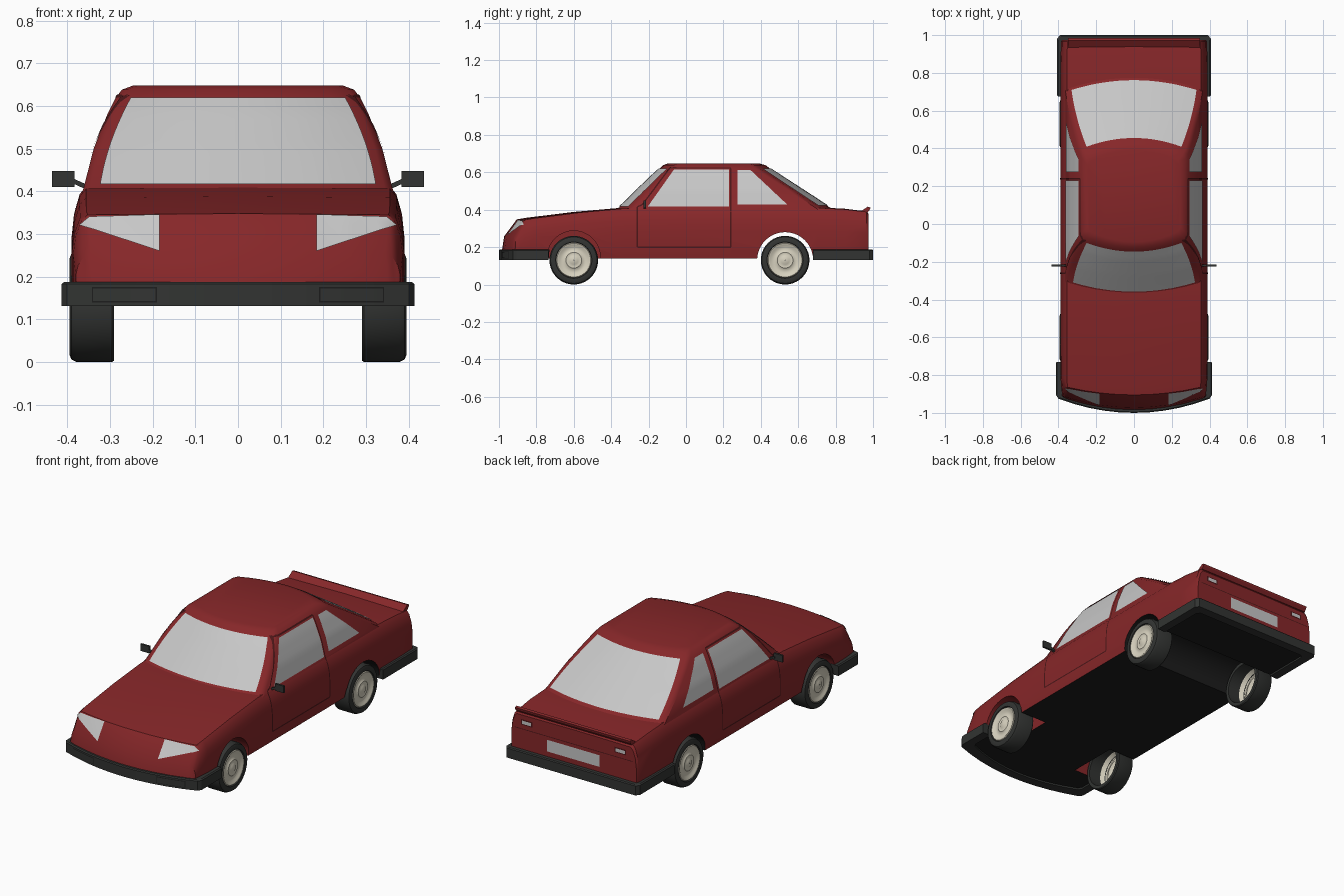
import bpy, bmesh, math
from mathutils import Vector
from mathutils.bvhtree import BVHTree

if "Cube" in bpy.data.objects:
    bpy.data.objects.remove(bpy.data.objects["Cube"])


def material(name, r, g, b):
    m = bpy.data.materials.new(name)
    m.use_nodes = True
    m.diffuse_color = (r, g, b, 1)
    m.node_tree.nodes["Principled BSDF"].inputs["Base Color"].default_value = (r, g, b, 1)
    return m


RED = material("red paint", .24, .02, .022)
SEAM = material("dark red seam", .07, .008, .009)
GLASS = material("pale grey glass", .57, .57, .57)
DARK = material("dark rubber", .032, .034, .032)
BLACK = material("black underside", .012, .012, .012)
CREAM = material("cream wheel", .68, .64, .52)


def finish(name, bm, mats):
    bmesh.ops.recalc_face_normals(bm, faces=bm.faces)
    me = bpy.data.meshes.new(name)
    bm.to_mesh(me)
    bm.free()
    ob = bpy.data.objects.new(name, me)
    bpy.context.collection.objects.link(ob)
    for m in mats:
        me.materials.append(m)
    return ob


def smooth(ob, degrees=32):
    bpy.ops.object.select_all(action='DESELECT')
    ob.select_set(True)
    bpy.context.view_layer.objects.active = ob
    bpy.ops.object.shade_smooth_by_angle(angle=math.radians(degrees))


def loft(name, rings, *mats, caps=True):
    """Skin a row of closed rings that have equal point counts."""
    bm = bmesh.new()
    loops = [[bm.verts.new(p) for p in ring] for ring in rings]
    n = len(loops[0])
    for a, b in zip(loops, loops[1:]):
        for i in range(n):
            j = (i + 1) % n
            bm.faces.new((a[i], a[j], b[j], b[i]))
    if caps:
        bm.faces.new(loops[0])
        bm.faces.new(loops[-1])
    else:
        bmesh.ops.remove_doubles(bm, verts=bm.verts, dist=1e-5)
    return finish(name, bm, mats)


def lathe(name, profile, y, z, *mats, caps=True, n=40):
    """Turn (x, radius) points about an axis along x."""
    rings = [[(x, y + r * math.cos(math.tau * i / n), z + r * math.sin(math.tau * i / n))
              for i in range(n)] for x, r in profile]
    return loft(name, rings, *mats, caps=caps)


def box(name, x, y, z, mat):
    return loft(name, [[(a, y[0], z[0]), (a, y[1], z[0]), (a, y[1], z[1]), (a, y[0], z[1])]
                       for a in x], mat)


# Lower body: (y, half width, top height, backward sweep at the sides)
stations = [(-.988, .375, .155, .07), (-.972, .38, .255, .065), (-.905, .386, .345, .05),
            (-.86, .389, .353, .05), (-.6, .39, .385, .04), (-.36, .39, .406, .03),
            (0, .39, .412, 0), (.7, .39, .41, 0), (.85, .39, .402, 0),
            (.965, .386, .388, 0), (.975, .38, .375, 0)]
section = [(.008, 0), (0, .2), (0, .55), (.006, .76), (.019, .93), (.034, 1)]
rings = []
for y, w, top, bow in stations:
    half = [((w - .008) * k, .14) for k in (.25, .5, .75)]
    half += [(w - inset, .14 + (top - .14) * f) for inset, f in section]
    half += [((w - .034) * k, top + .003 * (1 - k)) for k in (.75, .5, .25)]
    pts = [(0, .14)] + half + [(0, top + .003)] + [(-x, z) for x, z in reversed(half)]
    rings.append([(x, y + bow * (x / .39) ** 2, z) for x, z in pts])
body = loft("lower_body", rings, RED, BLACK)
for p in body.data.polygons:
    p.material_index = int(p.normal.z < -.9)

# Cabin: (height, half width, front y, rear y)
levels = [(.38, .37, -.42, .82), (.41, .361, -.36, .772), (.5, .338, -.268, .634),
          (.58, .306, -.185, .51), (.618, .287, -.143, .452), (.638, .272, -.122, .425),
          (.648, .245, -.095, .39)]
rings = []
for z, w, front, rear in levels:
    steps = [i / 5 - 1 for i in range(11)]
    ring = [(-w, front + .08, z)]
    ring += [(t * w * .95, front + .055 * t * t, z) for t in steps]
    ring += [(w, front + .08, z), (w, rear - .08, z)]
    ring += [(-t * w * .95, rear - .055 * t * t, z) for t in steps]
    rings.append(ring + [(-w, rear - .08, z)])
cabin = loft("cabin", rings, RED)


# Bumpers wrap around the ends
def bumper(name, path, inward):
    path = path + [(-x, y) for x, y in reversed(path) if x]
    rings = []
    for x, y in path:
        yi = y + inward if abs(y) > .8 else y
        rings.append([(x, y, .131), (x, y, .183), (x * .985, y + inward * .1, .188),
                      (x * .88, yi, .188), (x * .88, yi, .131)])
    return loft(name, rings, DARK)


nose = [(.4 * k, -1 + .075 * k * k) for k in (1, .8, .6, .4, .2, 0)]
front_bumper = bumper("front_bumper", [(.413, -.735), (.413, -.905)] + nose, .05)
rear_bumper = bumper("rear_bumper", [(.407, .68), (.407, .98), (.392, 1), (.2, 1)], -.05)

# Surface that the plates are laid on
shell = bmesh.new()
for ob in (body, cabin, front_bumper):
    shell.from_mesh(ob.data)
bvh = BVHTree.FromBMesh(shell)
shell.free()


def plate(name, corners, direction, mat, lift=.004, n=10, bulge=0):
    """Lay a thin four-cornered plate on the shell; corners are (x or y, z)."""
    d = Vector(direction)
    c = [Vector(p) for p in corners]
    bm = bmesh.new()
    grid = []
    for i in range(n + 1):
        for j in range(n + 1):
            u, v = i / n, j / n
            a, z = c[0].lerp(c[1], u).lerp(c[3].lerp(c[2], u), v)
            a += bulge * (2 * u - 1) * 4 * v * (1 - v)
            start = Vector((0, a, z)) if d.x else Vector((a, 0, z))
            hit = bvh.ray_cast(start - d * 3, d)
            if hit[0] is None:
                hit = bvh.find_nearest(start - d)
            normal = hit[1] if hit[1].dot(d) < 0 else -hit[1]
            grid.append(bm.verts.new(hit[0] + normal * lift))
    m = n + 1
    for i in range(n):
        for j in range(n):
            k = i * m + j
            bm.faces.new((grid[k], grid[k + m], grid[k + m + 1], grid[k + 1]))
    ob = finish(name, bm, [mat])
    if sum((p.normal.dot(d) for p in ob.data.polygons)) > 0:
        ob.data.flip_normals()
    smooth(ob, 60)


def strip(name, a, b, direction, width=.007):
    a, b = Vector(a), Vector(b)
    side = (b - a).orthogonal().normalized() * width / 2
    plate(name, (a - side, b - side, b + side, a + side), direction, SEAM, .002, 12)


FRONT, BACK = (0, 1, 0), (0, -1, 0)
plate("windscreen", [(-.322, .414), (.322, .414), (.25, .617), (-.25, .617)],
      FRONT, GLASS, n=16, bulge=.01)
plate("rear_window", [(-.33, .418), (.33, .418), (.25, .617), (-.25, .617)],
      BACK, GLASS, n=16, bulge=.01)
plate("number_plate", [(-.16, .218), (.16, .218), (.16, .282), (-.16, .282)], BACK, GLASS)
strip("tail_seam", (-.36, .3), (.36, .3), BACK, .004)

door = [(.24, .62), (.24, .2), (-.26, .2), (-.26, .415), (-.235, .425), (-.085, .622), (.24, .622)]
for s, side in ((1, "left"), (-1, "right")):
    d = (-s, 0, 0)
    plate(side + "_door_window", [(-.205, .415), (.23, .415), (.23, .612), (-.065, .612)], d, GLASS)
    plate(side + "_quarter_window", [(.275, .428), (.54, .428), (.345, .61), (.275, .61)], d, GLASS)
    for i, (a, b) in enumerate(zip(door, door[1:])):
        strip(f"{side}_door_seam_{i}", a, b, d)
    # Lamps
    lamp = [(.183, .258), (.369, .32), (.347, .339), (.183, .344)]
    plate(side + "_headlamp", [(s * x, z) for x, z in lamp], FRONT, GLASS, .004)
    for name, x0, x1, z0, z1, mat, way, lift in (
            ("indicator_rim", .19, .342, .14, .176, BLACK, FRONT, .001),
            ("indicator", .193, .339, .143, .173, DARK, FRONT, .003),
            ("tail_lamp_rim", .25, .32, .323, .353, SEAM, BACK, .002),
            ("tail_lamp", .257, .313, .329, .347, GLASS, BACK, .004)):
        plate(f"{side}_{name}", [(s * x0, z0), (s * x1, z0), (s * x1, z1), (s * x0, z1)], way, mat, lift)
    # Door mirror and its arm
    box(side + "_mirror", (s * .383, s * .436), (-.226, -.215), (.41, .448), DARK)
    loft(side + "_mirror_arm", [[(s * x, y, z + h) for y, h in
         ((-.226, 0), (-.214, 0), (-.214, .012), (-.226, .012))]
         for x, z in ((.35, .402), (.368, .41), (.39, .42))], DARK)

# Tail spoiler
spoiler = [(.925, .385), (.972, .416), (.986, .412), (.984, .402), (.972, .386)]
loft("spoiler", [[(x, y, z) for y, z in spoiler] for x in (-.35, .35)], RED)

# Wheels
tyre = [(.29, .108), (.29, .126), (.295, .13), (.378, .13), (.39, .124), (.395, .112),
        (.394, .097), (.386, .094), (.37, .108), (.29, .108)]
hub = [(.362, .107), (.386, .095), (.393, .09), (.39, .08), (.383, .07), (.384, .05),
       (.39, .042), (.387, .03), (.392, .022), (.394, .001)]
for y, end in ((-.6, "front"), (.53, "rear")):
    for s, side in ((1, "left"), (-1, "right")):
        smooth(lathe(f"{end}_{side}_tyre", [(s * x, r) for x, r in tyre], y, .13, DARK, caps=False))
        smooth(lathe(f"{end}_{side}_wheel", [(s * x, r) for x, r in hub], y, .13, CREAM, caps=False), 50)

# Wheel arches: red wells at the front, one dark tunnel right through at the rear
arches = [(-.6, .145, .142, .22, .5, 0), (-.6, .145, .142, -.5, -.22, 0), (.53, .13, .15, -.5, .5, 1)]
for y, z, r, x0, x1, slot in arches:
    cutter = lathe("arch_cutter", [(x0, r), (x1, r)], y, z, RED, BLACK)
    cutter.hide_render = True
    for p in cutter.data.polygons:
        p.material_index = slot
    mod = body.modifiers.new("arch", 'BOOLEAN')
    mod.operation = 'DIFFERENCE'
    mod.object = cutter
    bpy.context.view_layer.objects.active = body
    bpy.ops.object.modifier_apply(modifier=mod.name)
    bpy.data.objects.remove(cutter)
smooth(body)
smooth(cabin, 40)
